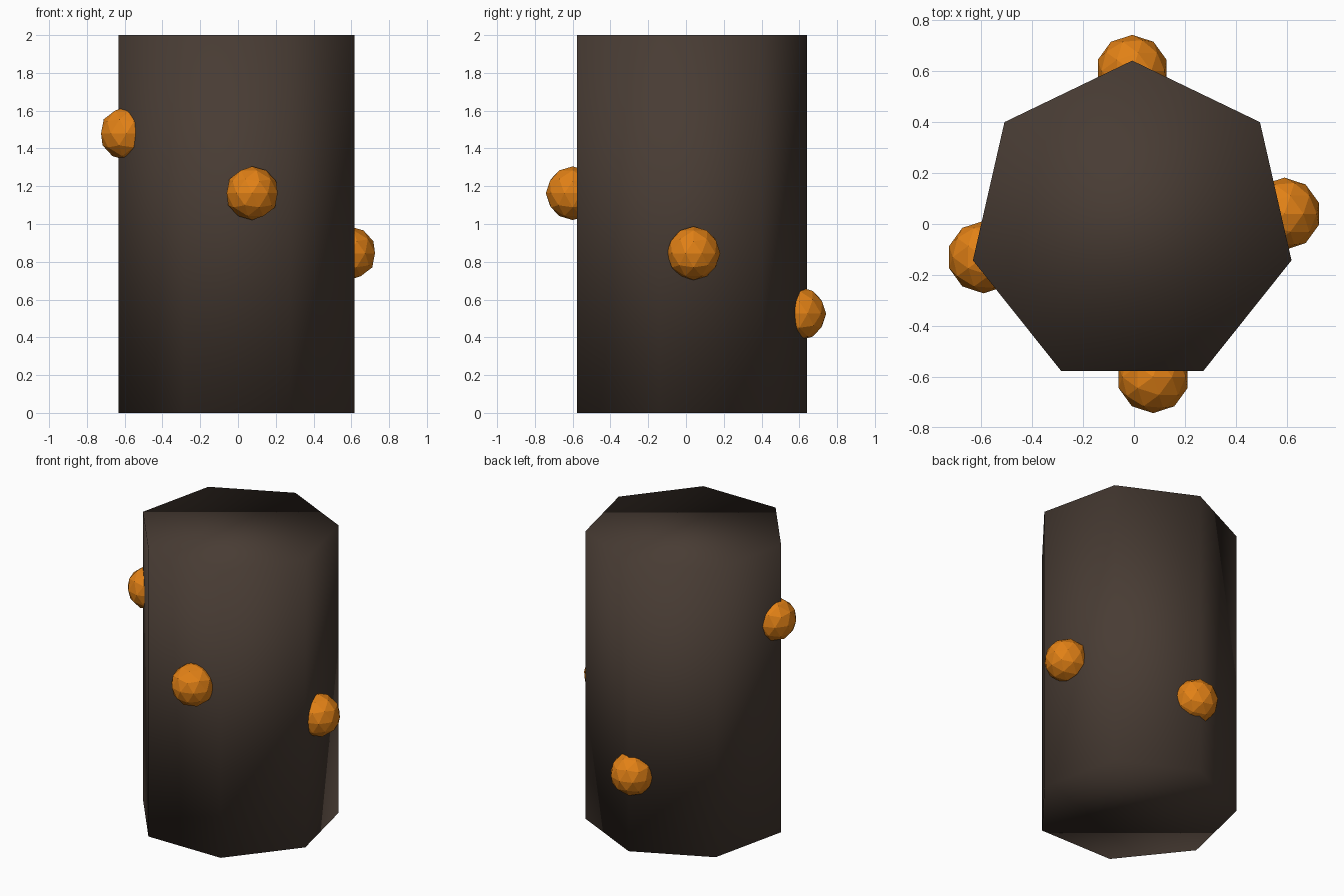
import bpy
import math

if "Cube" in bpy.data.objects:
    bpy.data.objects.remove(bpy.data.objects["Cube"])


def make_material(name, rgb):
    mat = bpy.data.materials.new(name)
    mat.diffuse_color = (*rgb, 1.0)
    mat.use_nodes = True
    mat.node_tree.nodes["Principled BSDF"].inputs["Base Color"].default_value = mat.diffuse_color
    return mat


bark = make_material("dark_brown", (0.065, 0.045, 0.034))
orange = make_material("orange", (0.76, 0.22, 0.008))

# Seven-sided trunk, fully smooth shaded, with one corner facing +y
bpy.ops.mesh.primitive_cylinder_add(vertices=7, radius=0.641, depth=2.0,
                                    location=(-0.007, 0, 1.0))
trunk = bpy.context.object
trunk.name = "trunk"
trunk.data.materials.append(bark)
bpy.ops.object.shade_smooth()

# Faceted orange knobs winding down around the trunk
knobs = [
    ("left_knob", (-0.59, -0.13, 1.48)),
    ("front_knob", (0.075, -0.60, 1.163)),
    ("right_knob", (0.59, 0.04, 0.845)),
    ("back_knob", (-0.007, 0.60, 0.525)),
]
for name, location in knobs:
    bpy.ops.mesh.primitive_ico_sphere_add(subdivisions=2, radius=0.142,
                                          location=location)
    knob = bpy.context.object
    knob.name = name
    knob.data.materials.append(orange)
    bpy.ops.object.shade_flat()
